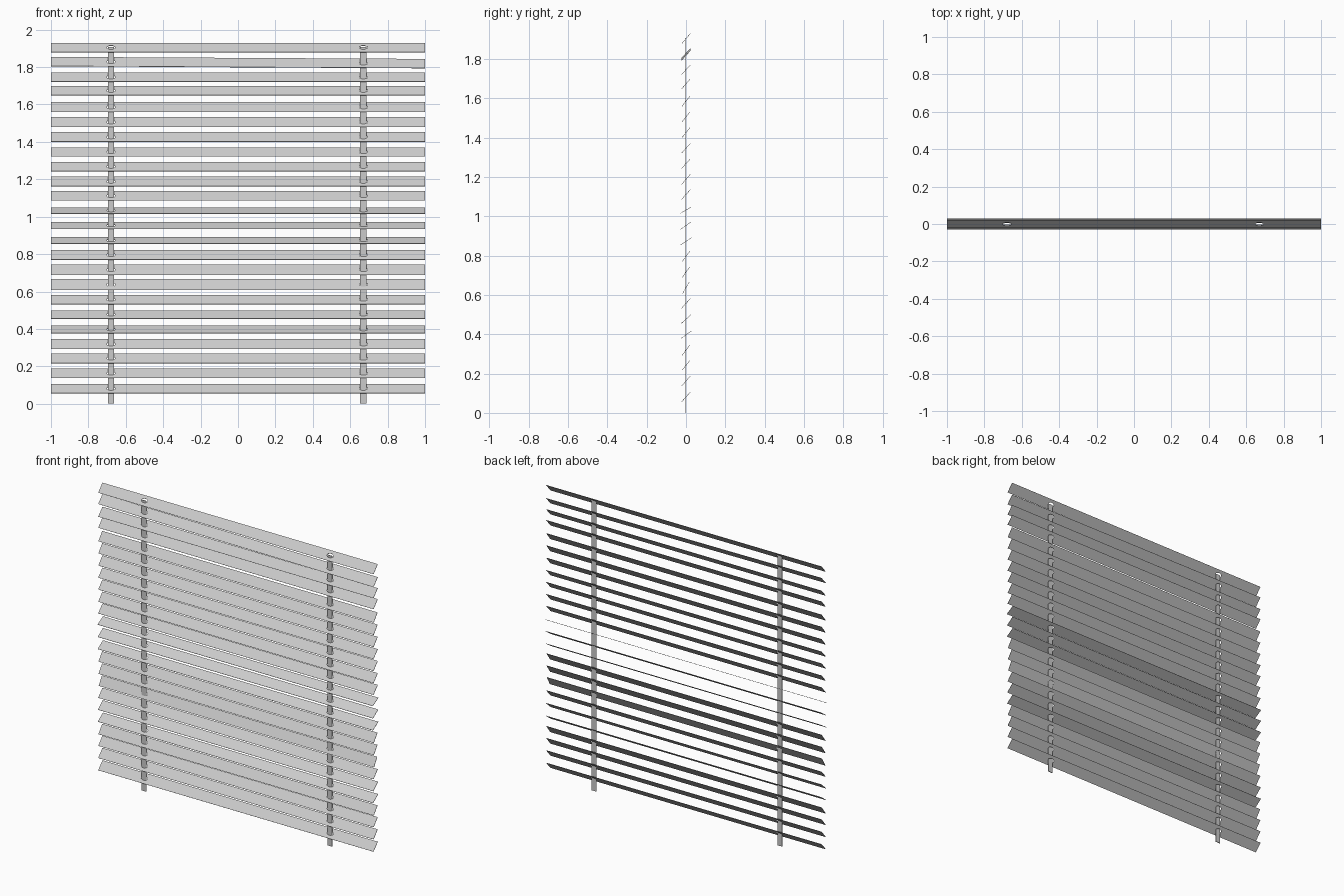
import bpy, math

if "Cube" in bpy.data.objects:
    bpy.data.objects.remove(bpy.data.objects["Cube"])

SLAT_W, THICK = 0.066, 0.002
STRAP_X = (-0.679, 0.670)

# centre height and visible (front) height of every slat, top to bottom
SLATS = [(1.904, .050), (1.824, .049), (1.746, .049), (1.674, .050), (1.586, .052),
         (1.506, .052), (1.426, .051), (1.346, .049), (1.268, .049), (1.188, .050),
         (1.111, .049), (1.032, .033), (0.953, .038), (0.873, .036), (0.796, .053),
         (0.716, .054), (0.637, .057), (0.557, .049), (0.477, .044), (0.397, .039),
         (0.319, .053), (0.242, .051), (0.162, .050), (0.081, .049)]


def add_loop(curve, pts):
    s = curve.splines.new('POLY')
    s.points.add(len(pts) - 1)
    for p, (x, y) in zip(s.points, pts):
        p.co = (x, y, 0, 1)
    s.use_cyclic_u = True


def oval(cx, rx, ry, n=8):
    return [(cx + rx * math.cos(2 * math.pi * (i + .5) / n),
             ry * math.sin(2 * math.pi * (i + .5) / n)) for i in range(n)]


# slat blank: thin board with two cord slots
profile = bpy.data.curves.new("slat_profile", 'CURVE')
profile.dimensions = '2D'
profile.fill_mode = 'BOTH'
profile.extrude = THICK / 2
h = SLAT_W / 2
add_loop(profile, [(-1, -h), (1, -h), (1, h), (-1, h)])
for x in STRAP_X:
    add_loop(profile, oval(x, 0.023, 0.014))
blank = bpy.data.objects.new("slat_blank", profile)
bpy.context.collection.objects.link(blank)
dg = bpy.context.evaluated_depsgraph_get()
slat_mesh = bpy.data.meshes.new_from_object(blank.evaluated_get(dg))
slat_mesh.name = "slat"
bpy.data.objects.remove(blank)

# slats, each with its own tilt
for i, (z, height) in enumerate(SLATS):
    ob = bpy.data.objects.new(f"slat_{i + 1:02d}", slat_mesh)
    tilt = math.asin(min(1, height / SLAT_W))
    roll = 0.0055 if i == 1 else 0   # second slat hangs slightly crooked
    ob.rotation_euler = (tilt, roll, 0)
    ob.location = (0, 0, z)
    bpy.context.collection.objects.link(ob)

# vertical straps threaded through the slots
for side, x in zip(("left", "right"), STRAP_X):
    bpy.ops.mesh.primitive_cube_add(size=1, location=(x, -0.004, 1.908 / 2))
    strap = bpy.context.object
    strap.name = f"strap_{side}"
    strap.scale = (0.034, 0.004, 1.908)
